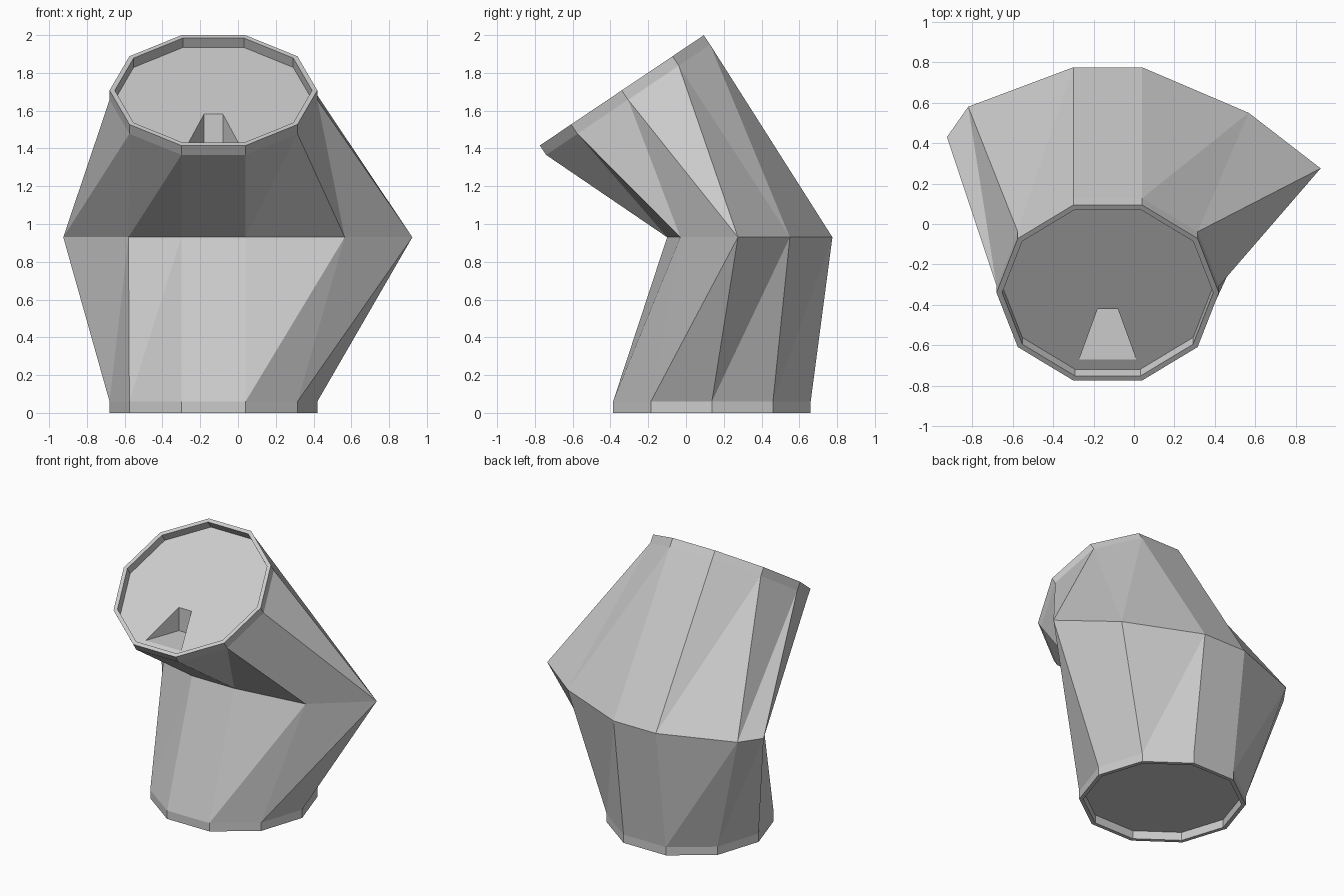
import bpy, bmesh, math
from mathutils import Vector

if "Cube" in bpy.data.objects:
    bpy.data.objects.remove(bpy.data.objects["Cube"])

N = 10
R, R_IN, LIP = 0.55, 0.522, 0.06
TILT = math.atan2(0.585, 0.87)
X = Vector((1, 0, 0))


def ring(center, tilt, radius, offset):
    """Decagon in a plane tilted about x, shifted along the plane normal."""
    u = Vector((0, math.cos(tilt), math.sin(tilt)))
    n = Vector((0, -math.sin(tilt), math.cos(tilt)))
    c = Vector(center) + n * offset
    return [c + X * radius * math.cos(2 * math.pi * i / N)
            + u * radius * math.sin(2 * math.pi * i / N) for i in range(N)]


def new_object(name, bm):
    bmesh.ops.recalc_face_normals(bm, faces=bm.faces)
    mesh = bpy.data.meshes.new(name)
    bm.to_mesh(mesh)
    bm.free()
    obj = bpy.data.objects.new(name, mesh)
    bpy.context.collection.objects.link(obj)
    return obj


# Bent body: recessed base, lip, irregular bend, tilted lip, recessed top
base, top = (-0.13, 0.137, 0), (-0.13, -0.34, 1.7075)
bend = [(0.923, 0.275), (0.567, 0.55), (0.04, 0.775), (-0.30, 0.775),
        (-0.82, 0.58), (-0.925, 0.43), (-0.58, -0.03), (-0.30, -0.10),
        (0.04, -0.10), (0.565, -0.03)]
rings = [
    ring(base, 0, R_IN, LIP),
    ring(base, 0, R_IN, 0),
    ring(base, 0, R, 0),
    ring(base, 0, R, LIP),
    [Vector((x, y, 0.93)) for x, y in bend],
    ring(top, TILT, R, -LIP),
    ring(top, TILT, R, 0),
    ring(top, TILT, R_IN, 0),
    ring(top, TILT, R_IN, -LIP),
]
bm = bmesh.new()
vs = [[bm.verts.new(p) for p in r] for r in rings]
for k, (a, b) in enumerate(zip(vs, vs[1:])):
    for i in range(N):
        j = (i + 1) % N
        if k in (3, 4):  # twisted sides are split into triangles
            bm.faces.new((a[i], a[j], b[j]))
            bm.faces.new((a[i], b[j], b[i]))
        else:
            bm.faces.new((a[i], a[j], b[j], b[i]))
bm.faces.new(vs[0])
bm.faces.new(vs[-1])
body = new_object("bent_body", bm)

# Flared notch with a level floor, cut into the sloping top
bm = bmesh.new()
outline = [(-0.18, -0.42), (-0.08, -0.42), (0.022, -0.70), (-0.282, -0.70)]
low = [bm.verts.new((x, y, 1.413)) for x, y in outline]
high = [bm.verts.new((x, y, 1.8)) for x, y in outline]
bm.faces.new(low)
bm.faces.new(high)
for i in range(4):
    j = (i + 1) % 4
    bm.faces.new((low[i], low[j], high[j], high[i]))
cutter = new_object("notch_cutter", bm)
cutter.hide_render = True

cut = body.modifiers.new("notch", 'BOOLEAN')
cut.operation = 'DIFFERENCE'
cut.solver = 'EXACT'
cut.object = cutter
bpy.context.view_layer.objects.active = body
body.select_set(True)
bpy.ops.object.modifier_apply(modifier=cut.name)
bpy.data.objects.remove(cutter)
